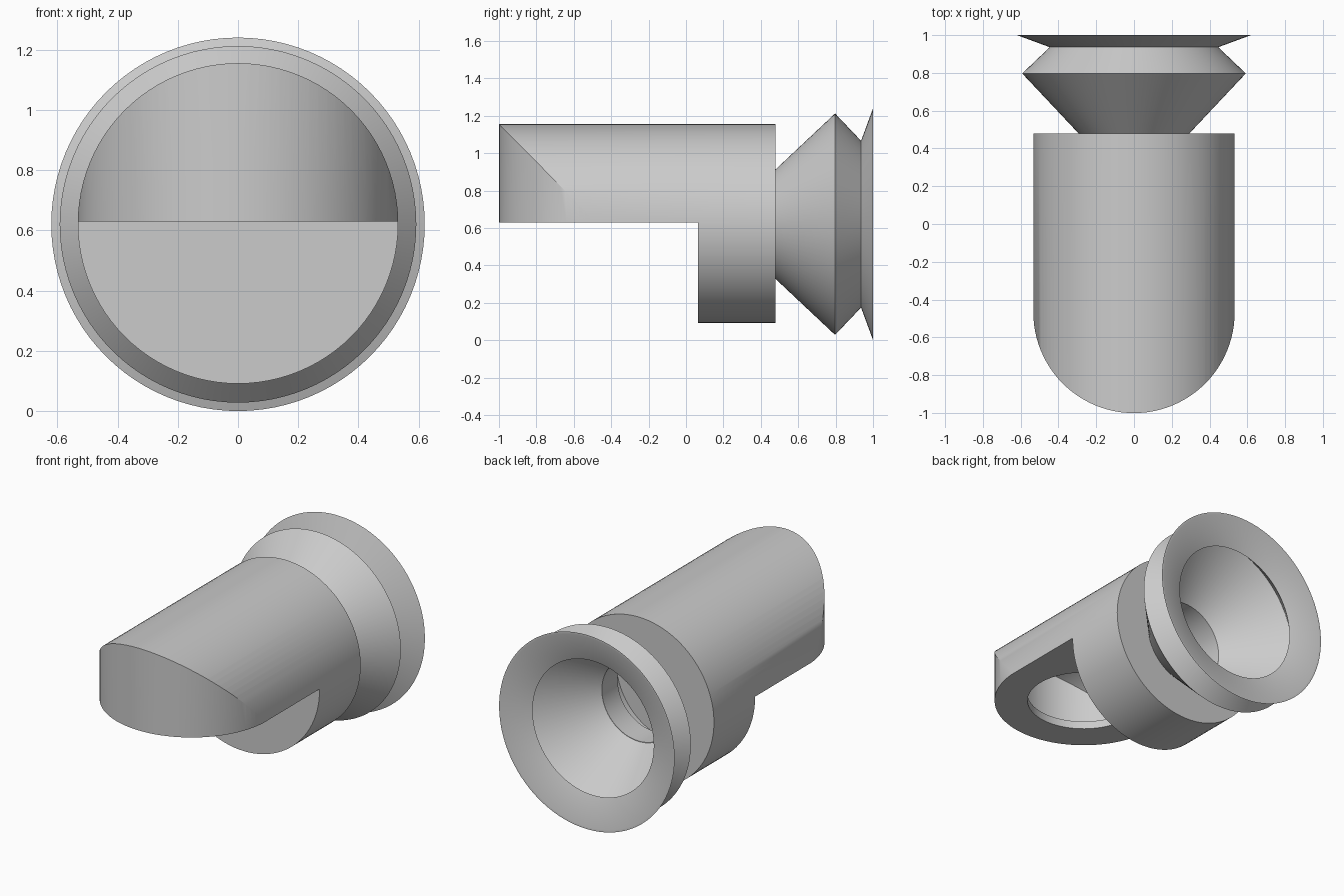
import bpy, bmesh
from math import sin, cos, pi

if "Cube" in bpy.data.objects:
    bpy.data.objects.remove(bpy.data.objects["Cube"])

CZ = 0.623      # height of the horizontal axis
R = 0.532       # outer body radius
N = 96


def prism(name, pts, axis, a, b):
    """Extrude a 2D outline along y (points are x, z) or z (points are x, y)."""
    bm = bmesh.new()
    place = (lambda p, t: (p[0], t, p[1])) if axis == 'y' else (lambda p, t: (p[0], p[1], t))
    lo = [bm.verts.new(place(p, a)) for p in pts]
    hi = [bm.verts.new(place(p, b)) for p in pts]
    bm.faces.new(lo)
    bm.faces.new(hi)
    for i in range(len(pts)):
        j = (i + 1) % len(pts)
        bm.faces.new((lo[i], lo[j], hi[j], hi[i]))
    return finish(name, bm)


def finish(name, bm):
    bmesh.ops.recalc_face_normals(bm, faces=bm.faces)
    me = bpy.data.meshes.new(name)
    bm.to_mesh(me)
    bm.free()
    ob = bpy.data.objects.new(name, me)
    bpy.context.collection.objects.link(ob)
    return ob


def circle(r, cx, cy, a0=0.0, a1=2 * pi, n=N, closed=True):
    k = n if closed else n - 1
    return [(cx + r * cos(a0 + (a1 - a0) * i / k), cy + r * sin(a0 + (a1 - a0) * i / k)) for i in range(n)]


def box(name, x, y0, y1, z0, z1):
    return prism(name, [(-x, y0), (x, y0), (x, y1), (-x, y1)], 'z', z0, z1)


def stadium(name, r, z0, z1):
    """Upright prism with a half-round front end."""
    pts = circle(r, 0, -0.468, pi, 2 * pi, 49, False) + [(r, 1.5), (-r, 1.5)]
    return prism(name, pts, 'z', z0, z1)


def boolean(ob, cutter, op):
    m = ob.modifiers.new("cut", 'BOOLEAN')
    m.operation, m.solver, m.object = op, 'EXACT', cutter
    cutter.hide_render = True
    bpy.context.view_layer.update()
    dg = bpy.context.evaluated_depsgraph_get()
    me = bpy.data.meshes.new_from_object(ob.evaluated_get(dg))
    ob.modifiers.clear()
    ob.data = me
    bpy.data.objects.remove(cutter)


def smooth(ob):
    bpy.ops.object.select_all(action='DESELECT')
    ob.select_set(True)
    bpy.context.view_layer.objects.active = ob
    bpy.ops.object.shade_smooth_by_angle(angle=0.5)


# Body: horizontal cylinder, rounded at the front, lower front half removed
body = prism("elbow_body", circle(R, 0, CZ), 'y', -1.2, 0.478)
boolean(body, stadium("round_cut", R + 0.001, -1, 2), 'INTERSECT')
boolean(body, box("step_cut", 1, -2, 0.063, -1, 0.63), 'DIFFERENCE')

# Hollow inside, following the outer form
cavity = prism("cavity", circle(0.40, 0, CZ), 'y', -1.2, 0.318)
boolean(cavity, stadium("cavity_round", 0.401, -1, 2), 'INTERSECT')
boolean(cavity, box("cavity_step", 1, -2, 0.13, -1, 0.68), 'DIFFERENCE')
boolean(body, cavity, 'DIFFERENCE')

# Openings: round hole underneath and round hole at the back
boolean(body, prism("outlet", circle(0.336, 0, -0.468), 'z', 0.5, 0.75), 'DIFFERENCE')
boolean(body, prism("inlet", circle(0.26, 0, CZ), 'y', 0.22, 0.7), 'DIFFERENCE')
smooth(body)

# Bellows cup: thin zigzag profile (radius, y) revolved about the axis
profile = [(0.292, 0.478), (0.592, 0.797), (0.446, 0.936), (0.62, 1.0),
           (0.605, 1.0), (0.428, 0.936), (0.565, 0.797), (0.26, 0.478)]
bm = bmesh.new()
rings = [[bm.verts.new((r * cos(2 * pi * i / N), y, 0.62 + r * sin(2 * pi * i / N))) for i in range(N)]
         for r, y in profile]
for k in range(len(rings)):
    a, b = rings[k], rings[(k + 1) % len(rings)]
    for i in range(N):
        j = (i + 1) % N
        bm.faces.new((a[i], a[j], b[j], b[i]))
smooth(finish("bellows_cup", bm))
